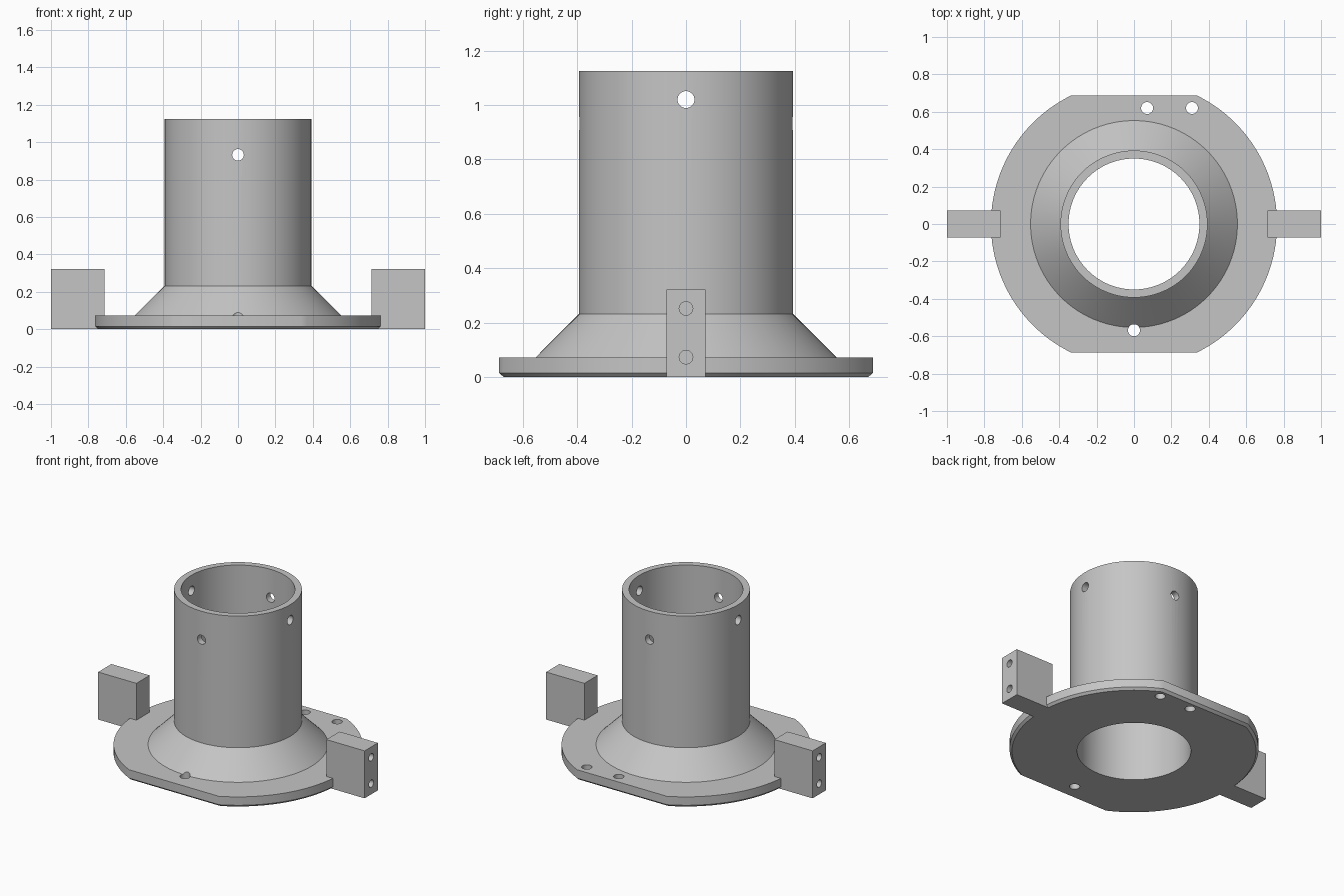
import bpy, bmesh, math
from mathutils import Matrix, Vector

cube = bpy.data.objects.get("Cube")
if cube:
    bpy.data.objects.remove(cube, do_unlink=True)

SEGMENTS = 96

grey = bpy.data.materials.new("plain_grey")
grey.use_nodes = True
COLOUR = (0.56, 0.56, 0.56, 1)
grey.diffuse_color = COLOUR
grey.node_tree.nodes["Principled BSDF"].inputs["Base Color"].default_value = COLOUR


def make_object(name, bm):
    bmesh.ops.recalc_face_normals(bm, faces=bm.faces[:])
    mesh = bpy.data.meshes.new(name)
    bm.to_mesh(mesh)
    bm.free()
    mesh.materials.append(grey)
    obj = bpy.data.objects.new(name, mesh)
    bpy.context.collection.objects.link(obj)
    return obj


def loft(name, rings):
    """Skin a stack of equal point rings and cap both ends."""
    bm = bmesh.new()
    loops = [[bm.verts.new(p) for p in ring] for ring in rings]
    n = len(loops[0])
    for low, high in zip(loops, loops[1:]):
        for i in range(n):
            j = (i + 1) % n
            bm.faces.new((low[i], low[j], high[j], high[i]))
    bm.faces.new(loops[0][::-1])
    bm.faces.new(loops[-1])
    return make_object(name, bm)


def circle(radius, z):
    return [Vector((radius * math.cos(a), radius * math.sin(a), z))
            for a in (2 * math.pi * i / SEGMENTS for i in range(SEGMENTS))]


def flatted_circle(radius, flat, z):
    """Disc outline with the front and back cut straight."""
    limit = math.asin(flat / radius)
    half = SEGMENTS // 2
    arc = [-limit + 2 * limit * i / half for i in range(half + 1)]
    angles = arc + [a + math.pi for a in arc]
    return [Vector((radius * math.cos(a), radius * math.sin(a), z)) for a in angles]


def box(name, low, high):
    low, high = Vector(low), Vector(high)
    bm = bmesh.new()
    bmesh.ops.create_cube(bm, size=1)
    bmesh.ops.scale(bm, vec=high - low, verts=bm.verts)
    bmesh.ops.translate(bm, vec=(low + high) / 2, verts=bm.verts)
    return make_object(name, bm)


def rod(name, start, end, radius, segments=32):
    start, end = Vector(start), Vector(end)
    axis = end - start
    turn = axis.to_track_quat('Z', 'Y').to_matrix().to_4x4()
    bm = bmesh.new()
    bmesh.ops.create_cone(bm, cap_ends=True, segments=segments, radius1=radius,
                          radius2=radius, depth=axis.length,
                          matrix=Matrix.Translation((start + end) / 2) @ turn)
    return make_object(name, bm)


def combine(target, tool, operation):
    tool.hide_render = True
    mod = target.modifiers.new(operation.title(), 'BOOLEAN')
    mod.operation = operation
    mod.solver = 'EXACT'
    mod.object = tool
    bpy.context.view_layer.objects.active = target
    bpy.ops.object.modifier_apply(modifier=mod.name)
    bpy.data.objects.remove(tool, do_unlink=True)


# Base flange with two flats and a chamfered lower edge
mount = loft("flanged_tube_mount", [flatted_circle(0.75, 0.67, 0),
                                    flatted_circle(0.765, 0.687, 0.015),
                                    flatted_circle(0.765, 0.687, 0.072)])

# Conical collar and upright tube
socket = loft("collar_and_tube", [circle(0.553, 0.03), circle(0.553, 0.072),
                                  circle(0.393, 0.232), circle(0.393, 1.125)])
combine(mount, socket, 'UNION')

# Side lugs
for side in (-1, 1):
    xs = sorted((side * 0.713, side * 1.0))
    combine(mount, box("lug", (xs[0], -0.071, 0), (xs[1], 0.071, 0.322)), 'UNION')

# Central bore
combine(mount, rod("bore", (0, 0, -0.1), (0, 0, 1.3), 0.35, SEGMENTS), 'DIFFERENCE')

# Cross-pin holes through the tube wall, at two heights
combine(mount, rod("pin_hole", (0, -0.5, 0.932), (0, 0.5, 0.932), 0.031), 'DIFFERENCE')
combine(mount, rod("pin_hole", (-0.5, 0, 1.02), (0.5, 0, 1.02), 0.031), 'DIFFERENCE')

# Vertical holes through the flange
for x, y in ((0.07, 0.62), (0.31, 0.62), (0, -0.568)):
    combine(mount, rod("flange_hole", (x, y, -0.1), (x, y, 0.3), 0.032), 'DIFFERENCE')

# Blind screw holes in the outer ends of the lugs
for side in (-1, 1):
    for z in (0.073, 0.252):
        combine(mount, rod("screw_hole", (side * 0.8, 0, z), (side * 1.1, 0, z), 0.025),
                'DIFFERENCE')

# Smooth the round walls, keep the edges crisp
bpy.ops.object.select_all(action='DESELECT')
mount.select_set(True)
bpy.context.view_layer.objects.active = mount
bpy.ops.object.shade_smooth_by_angle(angle=math.radians(30))
